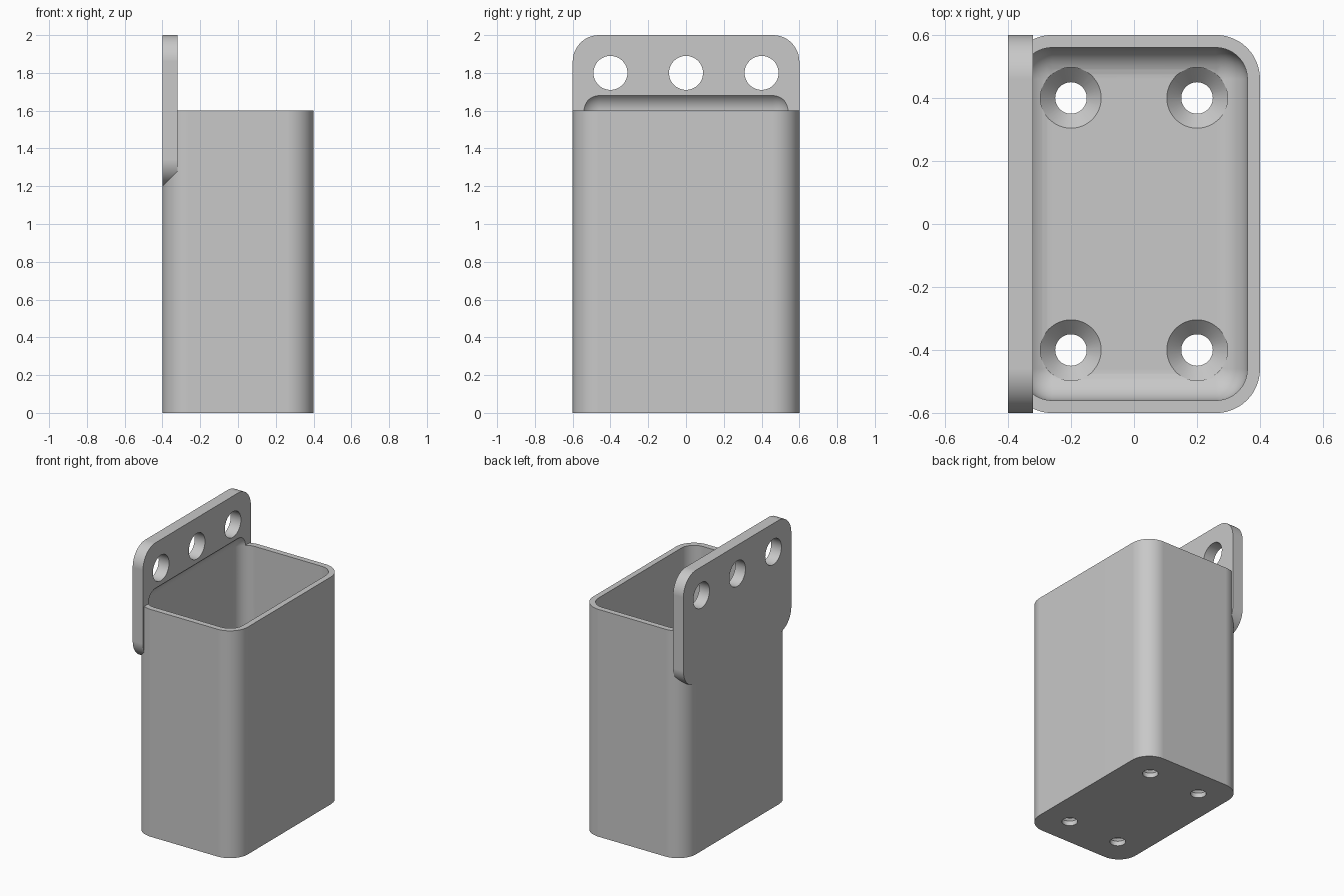
import bpy
import bmesh
from math import cos, sin, pi, radians
from mathutils import Matrix, Vector

cube = bpy.data.objects.get("Cube")
if cube:
    bpy.data.objects.remove(cube, do_unlink=True)

grey = bpy.data.materials.new("plain grey")
grey.use_nodes = True
grey.diffuse_color = (0.58, 0.58, 0.58, 1)
grey.node_tree.nodes["Principled BSDF"].inputs["Base Color"].default_value = grey.diffuse_color

# Cyclic turn: local z becomes x, local x becomes y, local y becomes z
FACE_X = Matrix(((0, 0, 1), (1, 0, 0), (0, 1, 0))).to_4x4()


def make_object(name, bm):
    bmesh.ops.recalc_face_normals(bm, faces=bm.faces)
    mesh = bpy.data.meshes.new(name)
    bm.to_mesh(mesh)
    bm.free()
    mesh.materials.append(grey)
    obj = bpy.data.objects.new(name, mesh)
    bpy.context.collection.objects.link(obj)
    return obj


def rounded_prism(name, width, height, depth, radius, matrix, segments=12):
    """Rounded rectangle extruded along local z."""
    bm = bmesh.new()
    verts = []
    for corner, (sx, sy) in enumerate([(1, 1), (-1, 1), (-1, -1), (1, -1)]):
        for i in range(segments + 1):
            a = (corner + i / segments) * pi / 2
            verts.append(bm.verts.new((sx * (width / 2 - radius) + radius * cos(a),
                                       sy * (height / 2 - radius) + radius * sin(a), 0)))
    face = bm.faces.new(verts)
    grown = bmesh.ops.extrude_face_region(bm, geom=[face], use_keep_orig=True)["geom"]
    moved = [g for g in grown if isinstance(g, bmesh.types.BMVert)]
    bmesh.ops.translate(bm, verts=moved, vec=(0, 0, depth))
    bm.transform(matrix)
    return make_object(name, bm)


def rounded_box(name, low, high, radius):
    low, high = Vector(low), Vector(high)
    bm = bmesh.new()
    bmesh.ops.create_cube(bm, size=1)
    bmesh.ops.scale(bm, vec=high - low, verts=bm.verts)
    bmesh.ops.translate(bm, vec=(low + high) / 2, verts=bm.verts)
    bmesh.ops.bevel(bm, geom=bm.edges[:], offset=radius, segments=10,
                    profile=0.5, affect='EDGES')
    return make_object(name, bm)


def lathe(bm, profile, matrix, sides=48):
    """Closed solid of revolution from (radius, z) rings."""
    rings = [[bm.verts.new(matrix @ Vector((r * cos(2 * pi * i / sides),
                                            r * sin(2 * pi * i / sides), z)))
              for i in range(sides)] for r, z in profile]
    for a, b in zip(rings, rings[1:]):
        for i in range(sides):
            j = (i + 1) % sides
            bm.faces.new((a[i], a[j], b[j], b[i]))
    bm.faces.new(rings[0][::-1])
    bm.faces.new(rings[-1])


def lathe_cutter(name, profile, matrices):
    bm = bmesh.new()
    for m in matrices:
        lathe(bm, profile, m)
    return make_object(name, bm)


def cut(obj, cutter):
    mod = obj.modifiers.new("cut", 'BOOLEAN')
    mod.operation = 'DIFFERENCE'
    mod.solver = 'EXACT'
    mod.object = cutter
    bpy.context.view_layer.objects.active = obj
    bpy.ops.object.modifier_apply(modifier=mod.name)


def finish(obj):
    bpy.ops.object.select_all(action='DESELECT')
    obj.select_set(True)
    bpy.context.view_layer.objects.active = obj
    bpy.ops.object.shade_smooth_by_angle(angle=radians(30))
    obj.modifiers.new("even_shading", 'WEIGHTED_NORMAL').keep_sharp = True


# Container and mounting plate
bin_body = rounded_prism("bin_body", 0.8, 1.2, 1.6, 0.14, Matrix())
back_plate = rounded_prism("mounting_plate", 1.2, 0.8, 0.08, 0.14,
                           Matrix.Translation((-0.4, 0, 1.6)) @ FACE_X)

# Cutters: filleted cavity, countersunk floor holes, plate holes
cavity = rounded_box("cavity_cutter", (-0.36, -0.56, 0.08), (0.36, 0.56, 1.7), 0.1)
floor_holes = lathe_cutter(
    "floor_hole_cutter",
    [(0.05, -0.1), (0.05, 0.033), (0.097, 0.081), (0.097, 0.15)],
    [Matrix.Translation((x, y, 0)) for x in (-0.2, 0.2) for y in (-0.4, 0.4)])
plate_holes = lathe_cutter(
    "plate_hole_cutter", [(0.09, -0.2), (0.09, 0.2)],
    [Matrix.Translation((-0.36, y, 1.8)) @ FACE_X for y in (-0.4, 0, 0.4)])

cut(bin_body, cavity)
cut(bin_body, floor_holes)
cut(back_plate, cavity)
cut(back_plate, plate_holes)

for helper in (cavity, floor_holes, plate_holes):
    bpy.data.objects.remove(helper, do_unlink=True)

for part in (bin_body, back_plate):
    finish(part)
